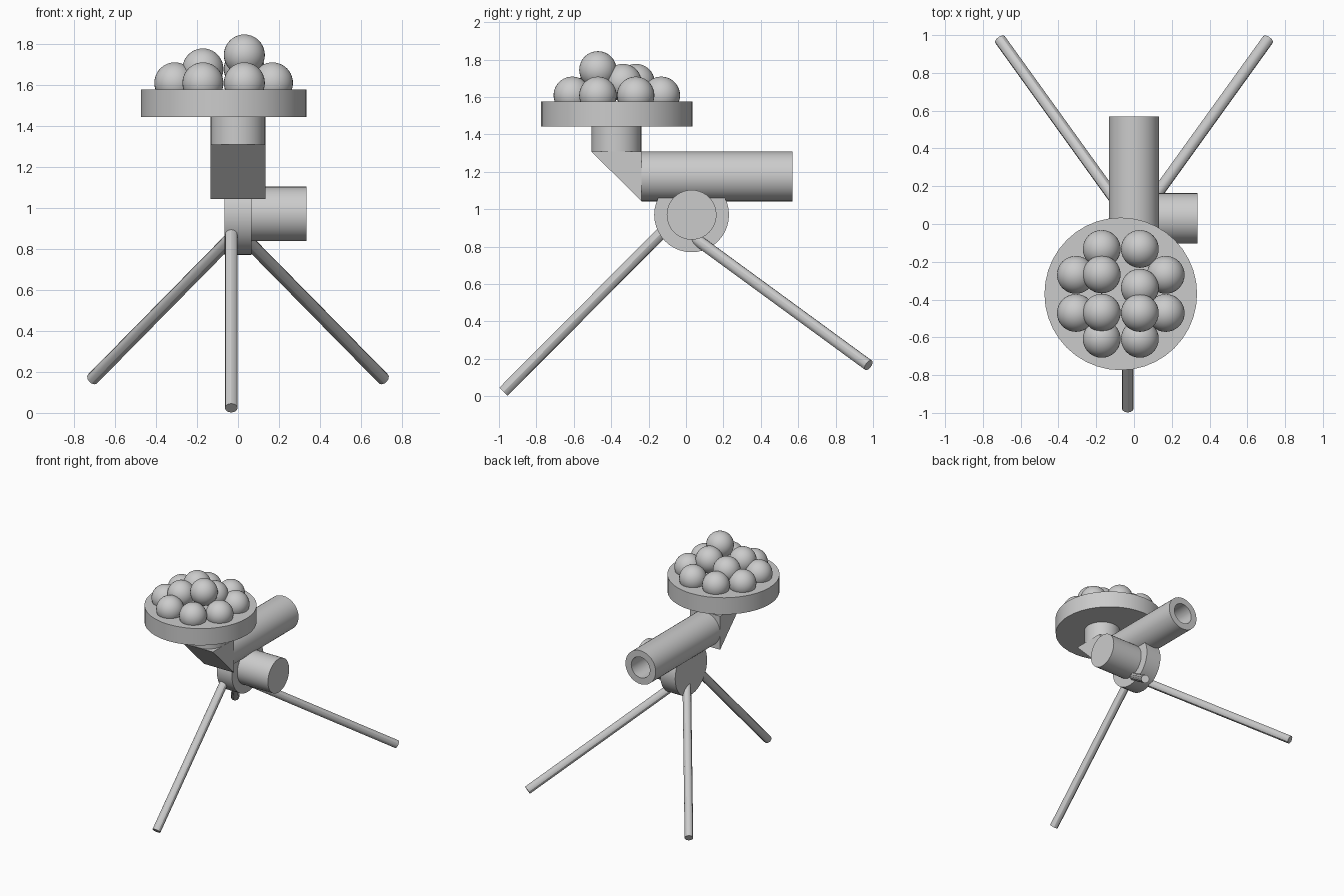
import bpy, bmesh
from mathutils import Vector

if "Cube" in bpy.data.objects:
    bpy.data.objects.remove(bpy.data.objects["Cube"])


def finish(name, bm, smooth=True):
    bmesh.ops.recalc_face_normals(bm, faces=bm.faces)
    me = bpy.data.meshes.new(name)
    bm.to_mesh(me)
    bm.free()
    ob = bpy.data.objects.new(name, me)
    bpy.context.collection.objects.link(ob)
    if smooth:
        bpy.ops.object.select_all(action='DESELECT')
        ob.select_set(True)
        bpy.context.view_layer.objects.active = ob
        bpy.ops.object.shade_smooth_by_angle()
    return ob


def rod(name, a, b, r, sides=40, bore=0):
    """Cylinder from a to b; with a bore it becomes an open pipe."""
    a, b = Vector(a), Vector(b)
    d = b - a
    h = d.length / 2
    prof = ([(bore, -h), (r, -h), (r, h), (bore, h), (bore, -h)] if bore
            else [(0, -h), (r, -h), (r, h), (0, h)])
    bm = bmesh.new()
    vs = [bm.verts.new((x, 0, z)) for x, z in prof]
    edges = [bm.edges.new(p) for p in zip(vs, vs[1:])]
    bmesh.ops.spin(bm, geom=vs + edges, axis=(0, 0, 1), cent=(0, 0, 0),
                   angle=6.283185307, steps=sides)
    bmesh.ops.remove_doubles(bm, verts=bm.verts, dist=1e-5)
    bm.transform(d.to_track_quat('Z', 'Y').to_matrix().to_4x4())
    bmesh.ops.translate(bm, verts=bm.verts, vec=(a + b) / 2)
    return finish(name, bm)


# Tripod legs
rod("front_leg", (-0.033, -0.976, 0.024), (-0.033, -0.09, 0.915), 0.031, 12)
for side, s in (("right", 1), ("left", -1)):
    rod(f"back_{side}_leg", (s * 0.709, 0.976, 0.166), (s * 0.01, 0.005, 0.876), 0.031, 12)

# Pivot disc and side drum
rod("pivot_disc", (-0.066, 0.03, 0.97), (0.066, 0.03, 0.97), 0.2)
rod("side_drum", (0.06, 0.03, 0.97), (0.335, 0.03, 0.97), 0.133)

# Hollow main tube
rod("main_tube", (0, -0.238, 1.175), (0, 0.57, 1.175), 0.133, bore=0.082)

# Elbow wedge joining the tube and the neck
bm = bmesh.new()
f = bm.faces.new([bm.verts.new((-0.133, y, z)) for y, z in
                  ((-0.505, 1.308), (-0.238, 1.308), (-0.238, 1.042))])
ext = bmesh.ops.extrude_face_region(bm, geom=[f])["geom"]
bmesh.ops.translate(bm, vec=(0.266, 0, 0),
                    verts=[g for g in ext if isinstance(g, bmesh.types.BMVert)])
finish("elbow_wedge", bm, smooth=False)

# Neck and tray
rod("neck", (0, -0.372, 1.308), (0, -0.372, 1.45), 0.133)
rod("tray", (-0.07, -0.37, 1.443), (-0.07, -0.37, 1.576), 0.404)

# Balls: ring of eight on the tray, four piled in the middle
balls = [(-0.07 + sx * dx, -0.37 + sy * dy, 1.609)
         for dx, dy in ((0.101, 0.238), (0.238, 0.101))
         for sx in (-1, 1) for sy in (-1, 1)]
balls += [(-0.171, -0.267, 1.677), (0.031, -0.337, 1.677),
          (-0.171, -0.469, 1.677), (0.031, -0.471, 1.745)]
for i, p in enumerate(balls):
    bm = bmesh.new()
    bmesh.ops.create_uvsphere(bm, u_segments=32, v_segments=20, radius=0.1)
    bmesh.ops.translate(bm, verts=bm.verts, vec=p)
    finish(f"ball_{i + 1}", bm)
